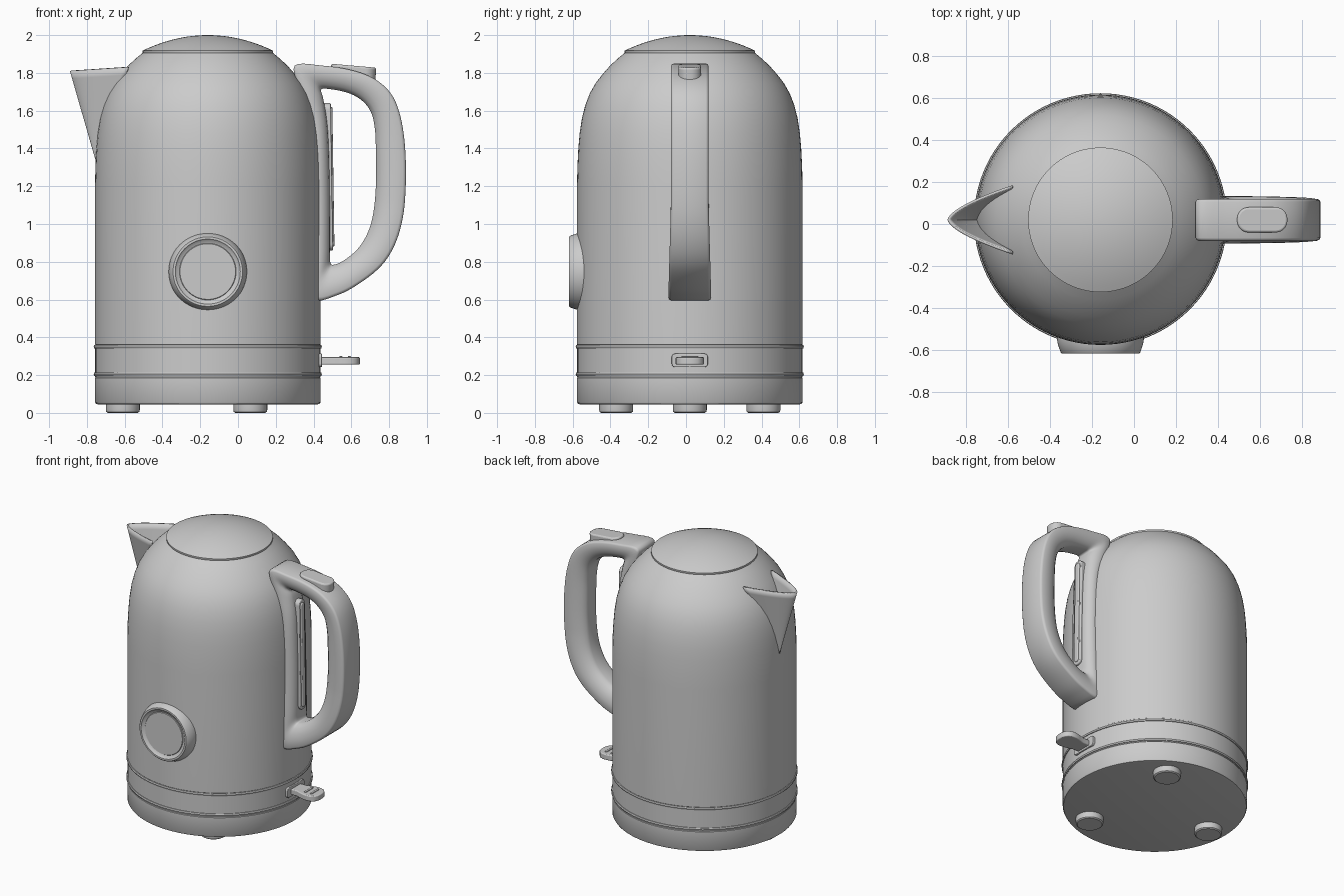
import bpy, bmesh, math
from mathutils import Matrix

if "Cube" in bpy.data.objects:
    bpy.data.objects.remove(bpy.data.objects["Cube"])

CX, CY = -0.16, 0.02          # body axis


def make(name, verts, faces, matrix=None, bevel=0, angle=35):
    """Mesh object with clean normals, smooth shading and optional bevel."""
    me = bpy.data.meshes.new(name)
    me.from_pydata(verts, [], faces)
    bm = bmesh.new()
    bm.from_mesh(me)
    bmesh.ops.remove_doubles(bm, verts=bm.verts, dist=1e-5)
    bmesh.ops.recalc_face_normals(bm, faces=bm.faces)
    bm.to_mesh(me)
    bm.free()
    ob = bpy.data.objects.new(name, me)
    bpy.context.collection.objects.link(ob)
    if matrix is not None:
        ob.matrix_world = matrix
    bpy.ops.object.select_all(action='DESELECT')
    ob.select_set(True)
    bpy.context.view_layer.objects.active = ob
    bpy.ops.object.shade_smooth_by_angle(angle=math.radians(angle))
    if bevel:
        m = ob.modifiers.new("bevel", 'BEVEL')
        m.width, m.segments, m.limit_method = bevel, 3, 'ANGLE'
        m.angle_limit = math.radians(50)
    return ob


def lathe(name, profile, matrix, n=96):
    verts = [(r * math.cos(2 * math.pi * i / n), r * math.sin(2 * math.pi * i / n), z)
             for r, z in profile for i in range(n)]
    faces = []
    for k in range(len(profile) - 1):
        for i in range(n):
            j = (i + 1) % n
            faces.append((k * n + i, k * n + j, (k + 1) * n + j, (k + 1) * n + i))
    for k, (r, z) in ((0, profile[0]), (len(profile) - 1, profile[-1])):
        if r > 0.01:
            faces.append(tuple(range(k * n, k * n + n)))
    # poles are made of a tiny ring closed by a cap
        else:
            faces.append(tuple(range(k * n, k * n + n)))
    return make(name, verts, faces, matrix)


def prism(name, outline, z0, z1, matrix=None, bevel=0.006):
    n = len(outline)
    verts = [(x, y, z) for z in (z0, z1) for x, y in outline]
    faces = [(i, (i + 1) % n, n + (i + 1) % n, n + i) for i in range(n)]
    faces += [tuple(range(n)), tuple(range(n, 2 * n))]
    return make(name, verts, faces, matrix, bevel)


def rounded(hx, hy, r, n=10):
    """Rounded rectangle outline."""
    pts = []
    for q, (sx, sy) in enumerate(((1, 1), (-1, 1), (-1, -1), (1, -1))):
        for i in range(n + 1):
            a = math.pi / 2 * (q + i / n)
            pts.append((sx * (hx - r) + r * math.cos(a), sy * (hy - r) + r * math.sin(a)))
    return pts


def spline(pts, steps):
    """Closed Catmull-Rom through points of any dimension."""
    out, n = [], len(pts)
    for i in range(n):
        a, b, c, d = (pts[(i + k) % n] for k in (-1, 0, 1, 2))
        for s in range(steps):
            t = s / steps
            out.append([0.5 * (2 * q + (r - p) * t + (2 * p - 5 * q + 4 * r - w) * t * t
                               + (3 * q - p - 3 * r + w) * t ** 3)
                        for p, q, r, w in zip(a, b, c, d)])
    return out


axis = Matrix.Translation((CX, CY, 0))

# Base, lower band, trim rings and body
lathe("base", [(0.58, 0.045), (0.592, 0.048), (0.597, 0.056), (0.597, 0.186), (0.59, 0.195)], axis)
lathe("lower_band", [(0.596, 0.19), (0.596, 0.36)], axis)
for i, z in enumerate((0.205, 0.35)):
    lathe("trim_ring_%d" % (i + 1), [(0.59, z - 0.01), (0.601, z - 0.009), (0.604, z),
                                     (0.601, z + 0.009), (0.59, z + 0.01)], axis)
lathe("body", [(0.59, 0.355), (0.597, 0.362), (0.597, 1.2), (0.595, 1.3), (0.59, 1.4),
               (0.583, 1.48), (0.571, 1.56), (0.553, 1.63), (0.53, 1.69), (0.499, 1.745),
               (0.462, 1.793), (0.42, 1.84), (0.38, 1.877), (0.34, 1.91)], axis)

# Domed lid
dome = [(0.345 * (1 - k / 12) if k < 12 else 0.0,
         1.918 + 0.082 * (1 - (1 - k / 12) ** 2)) for k in range(12)]
lathe("lid", [(0.335, 1.89), (0.345, 1.906)] + dome + [(0.004, 2.0)], axis)

# Three feet
for i in range(3):
    a = math.pi + i * 2 * math.pi / 3
    lathe("foot_%d" % (i + 1), [(0.08, 0.0), (0.088, 0.006), (0.09, 0.015), (0.09, 0.05)],
          Matrix.Translation((CX + 0.45 * math.cos(a), CY + 0.45 * math.sin(a), 0)), 40)

# Temperature dial on the front
lathe("dial", [(0.205, 0.0), (0.207, 0.05), (0.203, 0.075), (0.19, 0.112), (0.184, 0.119),
               (0.172, 0.119), (0.165, 0.112), (0.15, 0.106), (0.147, 0.11), (0.004, 0.11)],
      Matrix.Translation((CX, -0.5, 0.748)) @ Matrix.Rotation(math.pi / 2, 4, 'X'), 72)

# Pouring spout: pointed rim tapering down to the body
rim, rows = [], 12
for i in range(-16, 17):
    u = abs(i) / 16
    s = u ** 1.6
    rim.append((-0.89 + 0.31 * s, CY + math.copysign(0.165 * u, i), 1.81 + 0.02 * s))
apex = (-0.752, CY, 1.33)
n = len(rim)
verts = [tuple(p * (1 - k / rows) + q * k / rows for p, q in zip(pt, apex))
         for k in range(rows) for pt in rim] + [apex]
faces = [(k * n + i, k * n + i + 1, (k + 1) * n + i + 1, (k + 1) * n + i)
         for k in range(rows - 1) for i in range(n - 1)]
faces += [((rows - 1) * n + i, (rows - 1) * n + i + 1, rows * n) for i in range(n - 1)]
spout = make("spout", verts, faces, angle=60)
sol = spout.modifiers.new("thickness", 'SOLIDIFY')
sol.thickness, sol.offset = 0.012, -1
# make the wall grow inwards
if sum(f.normal.x for f in spout.data.polygons) > 0:
    sol.offset = 1

# Handle loop: outer x, z and inner x, z at each station
stations = [(0.30, 1.838, 0.44, 1.71), (0.45, 1.838, 0.48, 1.715), (0.60, 1.815, 0.58, 1.695),
            (0.72, 1.77, 0.655, 1.655), (0.81, 1.69, 0.705, 1.59), (0.86, 1.57, 0.725, 1.50),
            (0.885, 1.40, 0.73, 1.38), (0.888, 1.20, 0.73, 1.20), (0.872, 1.03, 0.715, 1.05),
            (0.83, 0.89, 0.685, 0.95), (0.76, 0.78, 0.635, 0.87), (0.65, 0.69, 0.565, 0.81),
            (0.53, 0.625, 0.51, 0.785), (0.40, 0.605, 0.488, 0.80), (0.40, 0.80, 0.487, 0.90),
            (0.40, 1.20, 0.485, 1.20), (0.39, 1.50, 0.475, 1.50), (0.33, 1.70, 0.452, 1.66)]
half = [(0, 0.86), (0.03, 0.95), (0.10, 1), (0.40, 1), (0.62, 0.93), (0.83, 0.78),
        (0.96, 0.58), (1, 0.4)]
section = half + [(t, -w) for t, w in reversed(half)]
loop = spline(stations, 5)
m, n = len(section), len(loop)
verts = []
for ox, oz, ix, iz in loop:
    for t, w in section:
        z = oz + (iz - oz) * t
        width = 0.1 + 0.014 * max(0, min(1, (1.1 - z) / 0.5))
        verts.append((ox + (ix - ox) * t, CY + w * width, z))
faces = [(i * m + k, i * m + (k + 1) % m, (i + 1) % n * m + (k + 1) % m, (i + 1) % n * m + k)
         for i in range(n) for k in range(m)]
make("handle", verts, faces, angle=40)

# Lid release button on the handle
prism("lid_button", rounded(0.12, 0.06, 0.055), -0.06, 0.035,
      Matrix.Translation((0.61, CY, 1.803)) @ Matrix.Rotation(math.radians(5), 4, 'Y'), 0.01)

# Water gauge on the handle's back plate
gauge = Matrix.Translation((0.475, CY, 1.25)) @ Matrix.Rotation(math.pi / 2 - 0.015, 4, 'Y')
prism("gauge_frame", rounded(0.39, 0.036, 0.035), -0.02, 0.022, gauge)
prism("gauge_window", rounded(0.37, 0.02, 0.0195), -0.02, 0.03, gauge)

# Power switch: socket, paddle and two grip ridges
prism("switch_socket", rounded(0.036, 0.096, 0.02), -0.03, 0.015,
      Matrix.Translation((0.43, CY, 0.278)) @ Matrix.Rotation(math.pi / 2, 4, 'Y'), 0.004)
side = [(0.40, 0.055), (0.49, 0.055), (0.53, 0.068), (0.56, 0.075), (0.595, 0.074),
        (0.622, 0.064), (0.639, 0.042), (0.645, 0.015)]
prism("switch_paddle", [(x, CY - y) for x, y in side] + [(x, CY + y) for x, y in reversed(side)],
      0.255, 0.295)
for i, x in enumerate((0.545, 0.59)):
    prism("switch_ridge_%d" % (i + 1), rounded(0.008, 0.045, 0.0075, 5), 0.28, 0.3,
          Matrix.Translation((x, CY, 0)), 0.002)
